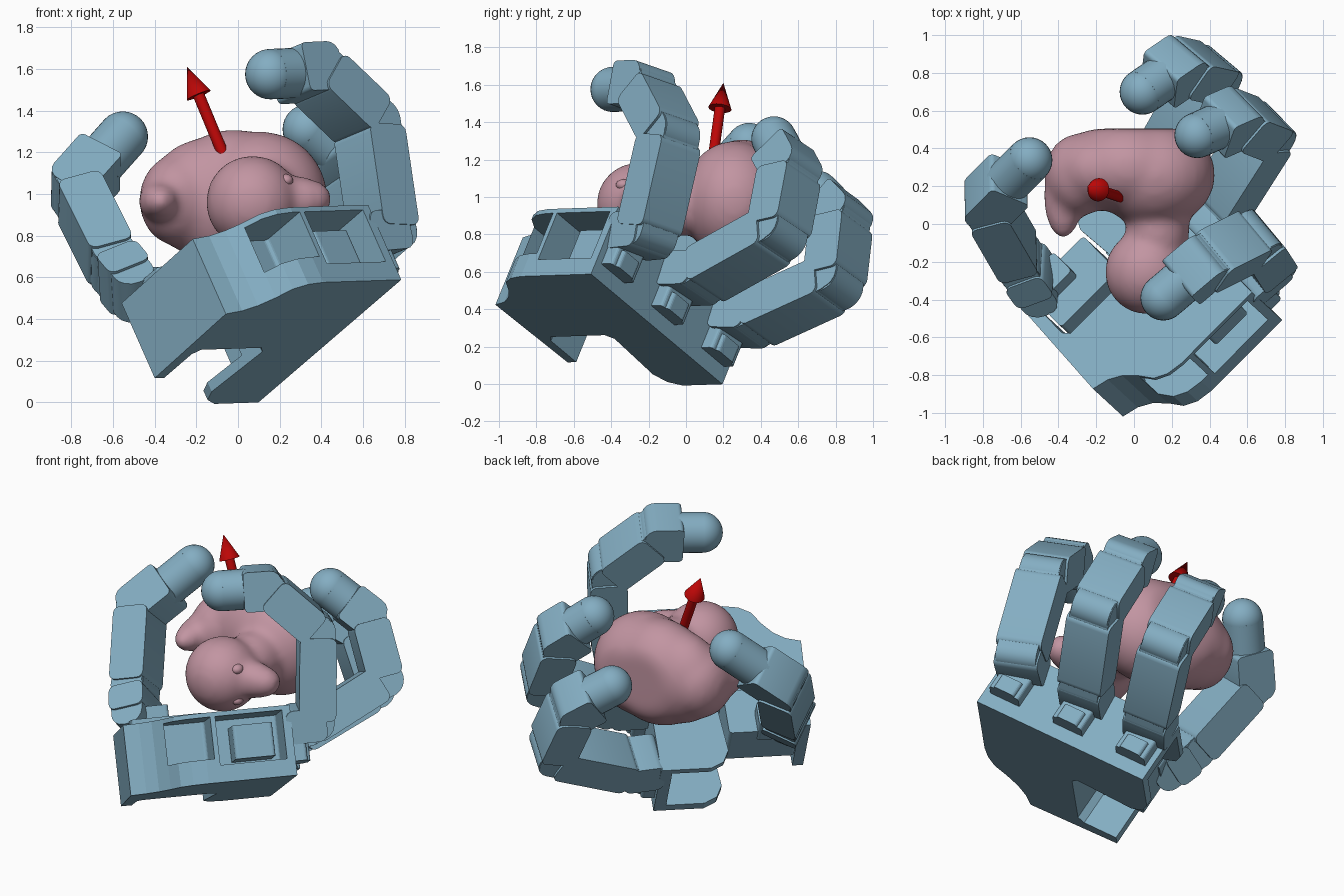
import bpy, bmesh, math
from mathutils import Vector as V, Matrix

if "Cube" in bpy.data.objects:
    bpy.data.objects.remove(bpy.data.objects["Cube"])


def material(name, rgb):
    m = bpy.data.materials.new(name)
    m.diffuse_color = (*rgb, 1)
    m.use_nodes = True
    m.node_tree.nodes["Principled BSDF"].inputs["Base Color"].default_value = m.diffuse_color
    return m


BLUE = material("steel_blue", (0.23, 0.42, 0.54))
PINK = material("soft_pink", (0.54, 0.30, 0.36))
RED = material("red", (0.50, 0.002, 0.002))


def finish(name, bm, mat, matrix=Matrix(), smooth=False):
    bmesh.ops.recalc_face_normals(bm, faces=bm.faces)
    me = bpy.data.meshes.new(name)
    bm.to_mesh(me)
    bm.free()
    ob = bpy.data.objects.new(name, me)
    bpy.context.collection.objects.link(ob)
    ob.matrix_world = matrix
    me.materials.append(mat)
    if smooth:
        bpy.ops.object.select_all(action='DESELECT')
        ob.select_set(True)
        bpy.context.view_layer.objects.active = ob
        bpy.ops.object.shade_smooth_by_angle(angle=math.radians(35))
    return ob


def frame(x, y, origin):
    """Matrix with the given x direction, y close to the given one."""
    x = x.normalized()
    z = x.cross(y).normalized()
    m = Matrix((x, z.cross(x), z)).transposed().to_4x4()
    m.translation = origin
    return m


def prism(name, profile, depth, matrix, mat=BLUE, smooth=False):
    """Extrude a flat profile along local z, centred."""
    bm = bmesh.new()
    lo = [bm.verts.new((x, y, -depth / 2)) for x, y in profile]
    hi = [bm.verts.new((x, y, depth / 2)) for x, y in profile]
    bm.faces.new(lo[::-1])
    bm.faces.new(hi)
    n = len(lo)
    for i in range(n):
        j = (i + 1) % n
        bm.faces.new((lo[i], lo[j], hi[j], hi[i]))
    return finish(name, bm, mat, matrix, smooth)


def rounded(x0, x1, t, r, r0=None):
    """Rectangle with rounded corners; r0 is the radius at the x0 end."""
    r0 = r0 or r
    pts = []
    for k, (cx, cy, q) in enumerate(((x1 - r, t / 2 - r, r), (x0 + r0, t / 2 - r0, r0),
                                     (x0 + r0, r0 - t / 2, r0), (x1 - r, r - t / 2, r))):
        for s in range(5):
            a = math.radians(90 * k + 22.5 * s)
            pts.append((cx + q * math.cos(a), cy + q * math.sin(a)))
    return pts


def rod(name, p, q, r0, r1, mat):
    bm = bmesh.new()
    bmesh.ops.create_cone(bm, cap_ends=True, segments=32, radius1=r0, radius2=r1, depth=(q - p).length)
    m = (q - p).to_track_quat('Z', 'Y').to_matrix().to_4x4()
    m.translation = (p + q) / 2
    return finish(name, bm, mat, m, True)


# Palm frame: N palm normal, Y across the knuckles, F along the fingers
N = V((-0.38, 0.35, 0.86)).normalized()
Y = V((0.60, -0.615, 0.51)).normalized()
F = N.cross(Y).normalized()
Y = F.cross(N)
O = V((0.357, -0.079, 0.479))


def palm_pt(n, y, f):
    return O + N * n + Y * y + F * f


def palm_box(name, c, size, r=0.02):
    """Box in palm axes (normal, across, along)."""
    return prism(name, rounded(-size[1] / 2, size[1] / 2, size[2], r), size[0],
                 frame(Y, F, palm_pt(*c)))


# Palm body with notch for the thumb
outline = [(.575, 0), (.575, -.53), (.56, -.62), (.52, -.69), (.44, -.74), (.37, -.80), (.325, -.87),
           (.30, -.96), (-.30, -.935), (-.30, -.87), (-.08, -.87), (-.04, -.84), (-.04, -.43), (-.08, -.39),
           (-.45, -.42), (-.53, -.38), (-.57, -.3), (-.57, 0)]
palm = prism("palm", outline, 0.42, frame(Y, F, O - N * .008))
pockets = [((.03, .5, -.25), (.29, .42, .40)), ((.05, .5, -.61), (.25, .38, .26)),
           ((0, -.45, -.27), (.33, .5, .4))]
for i, (c, s) in enumerate(pockets):
    cut = palm_box(f"pocket_cutter_{i}", c, s)
    cut.hide_render = True
    cut.hide_set(True)
    mod = palm.modifiers.new("pocket", 'BOOLEAN')
    mod.object = cut
    mod.solver = 'EXACT'
palm_box("side_motor", (.02, .38, -.22), (.2, .2, .24))


def chain(name, pts, axis):
    """Links through joint points, ending in a domed fingertip."""
    for i, (p, q) in enumerate(zip(pts, pts[1:])):
        d = q - p
        L = d.length
        m = frame(d, axis.cross(d), p)
        if i < len(pts) - 2:
            # inner body, then wider cheek shell with a rounded rear end
            prism(f"{name}_link_{i}", rounded(-.09, L + .04, .20, .05, .085), .25, m, smooth=True)
            prism(f"{name}_shell_{i}", rounded(.02, L - .03, .22, .04), .28, m, smooth=True)
            rod(f"{name}_joint_{i}", q - axis * .12, q + axis * .12, .105, .105, BLUE)
        else:
            # distal block, then round barrel and dome
            prism(f"{name}_link_{i}", rounded(-.08, L * .55, .24, .025, .07), .255, m, smooth=True)
            rod(name + "_tip_barrel", p.lerp(q, 0.45), q, 0.121, 0.121, BLUE)
    bm = bmesh.new()
    bmesh.ops.create_uvsphere(bm, u_segments=32, v_segments=16, radius=0.121)
    finish(name + "_tip", bm, BLUE, Matrix.Translation(pts[-1]), True)


# Three fingers: offset across palm, tilt, fingertip position, angle of the last link
L1, L2, L3 = 0.55, 0.39, 0.27
fingers = (("front_finger", .435, 5, (.155, -.39, 1.575), 178),
           ("middle_finger", 0, 0, (.335, .47, 1.31), 137),
           ("rear_finger", -.435, -5, (.045, .70, 1.02), 148))
for name, y, tilt, tip, ang in fingers:
    f = (F + Y * math.tan(math.radians(tilt))).normalized()
    base = palm_pt(0.1, y, 0)
    j1 = base + f * 0.164
    d = V(tip) - j1
    up = (d - f * d.dot(f)).normalized()
    axis = f.cross(up).normalized()
    a3 = math.radians(ang)
    ja = d.dot(f) - L3 * math.cos(a3)
    jb = d.dot(up) - L3 * math.sin(a3)
    r = math.hypot(ja, jb)
    c = (L1 ** 2 + r * r - L2 ** 2) / (2 * L1 * r)
    a1 = math.atan2(jb, ja) - math.acos(max(-1, min(1, c)))
    j2 = j1 + (f * math.cos(a1) + up * math.sin(a1)) * L1
    j3 = j1 + f * ja + up * jb
    prism(name + "_base", rounded(-.02, .22, .2, .05), .27, frame(f, up, base), smooth=True)
    palm_box(name + "_motor", (-.03, y, .03), (.2, .2, .1))
    palm_box(name + "_motor_step", (-.08, y, .05), (.1, .14, .1))
    chain(name, [j1, j2, j3, V(tip)], axis)

# Thumb
thumb = [V((-.50, -.34, .54)), V((-.60, -.2, .66)), V((-.78, .11, 1.02)), V((-.553, .338, 1.275))]
t_axis = (thumb[2] - thumb[1]).cross(thumb[3] - thumb[2]).normalized()
palm_box("thumb_mount", (.13, -.22, -.64), (.27, .3, .42))
palm_box("thumb_motor", (.27, -.3, -.7), (.16, .16, .2))
chain("thumb", thumb, t_axis)

# Toy lying on its side: merged, smoothed ellipsoids with a flat base
bm = bmesh.new()
blobs = [((.11, .26, .98), (.32, .28, .32)), ((-.02, .30, .98), (.34, .25, .33)),
         ((-.14, .29, .98), (.30, .22, .29)), ((-.29, .26, .97), (.185, .22, .22)),
         ((-.375, .15, .965), (.105, .23, .10)), ((.125, -.03, .97), (.17, .22, .18)),
         ((.07, -.255, .96), (.225, .225, .225)), ((.29, -.24, .975), (.14, .11, .11)),
         ((.38, -.23, .975), (.07, .09, .085))]
for c, r in blobs:
    m = Matrix.Translation(c) @ Matrix.Diagonal((*r, 1))
    bmesh.ops.create_uvsphere(bm, u_segments=40, v_segments=24, radius=1, matrix=m)
for v in bm.verts:
    v.co.y = min(v.co.y, 0.505)
toy = finish("toy_body", bm, PINK)
rm = toy.modifiers.new("merge", 'REMESH')
rm.mode = 'VOXEL'
rm.voxel_size = 0.022
rm.use_smooth_shade = True
sm = toy.modifiers.new("soften", 'SMOOTH')
sm.factor = 0.5
sm.iterations = 16
for s in (-1, 1):
    bm = bmesh.new()
    m = Matrix.Translation((.23, -.335, .965 + s * .10)) @ Matrix.Diagonal((.035, .04, .03, 1))
    bmesh.ops.create_uvsphere(bm, u_segments=16, v_segments=10, radius=1, matrix=m)
    finish("toy_eye", bm, PINK, smooth=True)

# Red direction arrow
start, tip = V((-.05, .135, 1.14)), V((-.245, .2, 1.61))
neck = start.lerp(tip, 0.71)
rod("arrow_shaft", start, neck, 0.028, 0.028, RED)
rod("arrow_head", neck, tip, 0.062, 0.0, RED)
